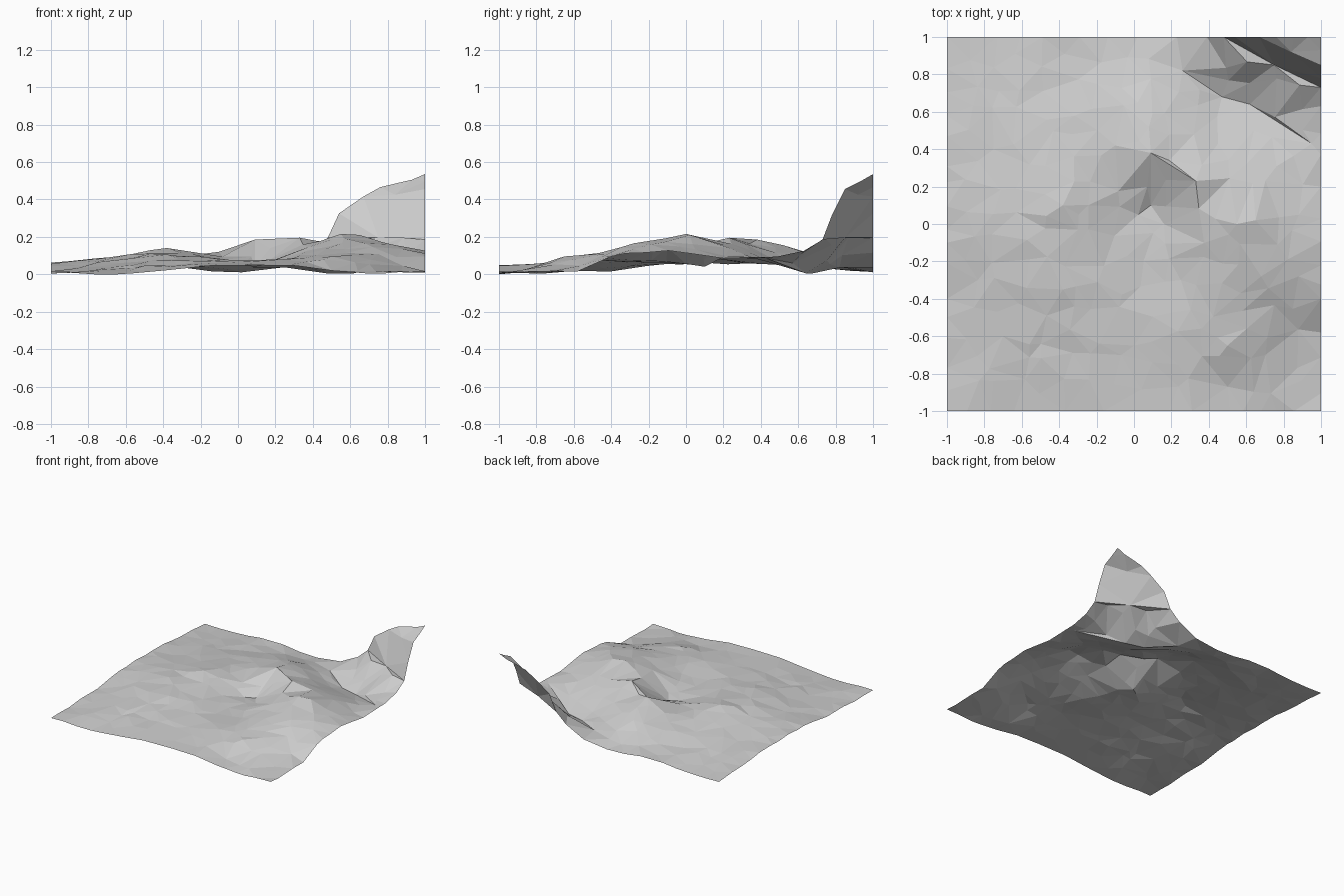
import bpy, random
from mathutils import Vector
from mathutils.geometry import delaunay_2d_cdt

if "Cube" in bpy.data.objects:
    bpy.data.objects.remove(bpy.data.objects["Cube"])

random.seed(4)

# Surveyed spots: x, y, height in hundredths
creases = [  # ridge and cliff foot, then valley floor
    [(.09, .1, 4.5), (.09, .38, 19), (.33, .23, 20)],
    [(.09, .1, 4.5), (.16, .0, 6)],
    [(.26, .82, 4), (.47, .68, 1), (.62, .64, 1), (.95, .43, 9)],
    [(.48, 1, 20), (.75, .85, 20), (1, .73, 19)],      # foot of the corner cliff
    [(.67, 1, 42), (.84, .92, 43), (1, .85, 46)],      # brow of the corner cliff
]
spots = [
    (1, 1, 54), (-1, -1, 1), (1, -1, 2), (-1, 1, 2),
    (-.56, -1, 1), (-.16, -1, 5), (.31, -1, 5), (.68, -1, 1),
    (-.73, 1, 2), (-.49, 1, 4), (-.14, 1, 2), (.02, 1, 1.5), (.23, 1, 4), (.39, 1, 12),
    (-1, -.4, 2), (-1, -.1, 6), (-1, .47, 6),
    (1, -.58, 2), (1, -.4, 10), (1, -.22, 12), (1, .2, 9), (1, .63, 13), (1, .78, 32),
    (.54, 1, 33), (.76, 1, 47), (.93, 1, 51), (1, .93, 50),
    (-.38, .1, 14.5), (-.38, -.35, 11), (-.1, .42, 12.5), (-.2, .75, 7),
    (.08, .52, 16), (.02, .65, 12), (.32, .48, 12),
    (.55, 0, 22), (.65, .02, 21.5), (.68, -.28, 17), (.88, -.28, 14), (.6, .32, 13),
    (.5, -.65, 10), (.5, -.87, 2.5), (0, -.65, 7), (.25, -.3, 8),
    (-.7, -.6, 4), (-.75, .4, 6),
]


def key_points():
    seen = {}
    for p in [p for line in creases for p in line] + spots:
        seen[p[:2]] = p[2] / 100
    return [(Vector(k), z) for k, z in seen.items()]


def solve(a, b):
    n = len(b)
    m = [row[:] + [v] for row, v in zip(a, b)]
    for i in range(n):
        p = max(range(i, n), key=lambda r: abs(m[r][i]))
        m[i], m[p] = m[p], m[i]
        for r in range(n):
            if r != i and m[r][i]:
                f = m[r][i] / m[i][i]
                for c in range(i, n + 1):
                    m[r][c] -= f * m[i][c]
    return [m[i][n] / m[i][i] for i in range(n)]


# Smooth height surface through the surveyed spots
keys = key_points()
weights = solve([[(p - q).length for q, _ in keys] for p, _ in keys], [z for _, z in keys])


def height(p):
    return sum(w * (p - q).length for w, (q, _) in zip(weights, keys))


# Plan points: keys first, then a jittered grid kept clear of them
plan = [q for q, _ in keys]
index = {tuple(round(v, 3) for v in q): i for i, q in enumerate(plan)}
edges = [(index[a[:2]], index[b[:2]]) for line in creases for a, b in zip(line, line[1:])]
N = 15
for i in range(N + 1):
    for j in range(N + 1):
        on_x, on_y = i in (0, N), j in (0, N)
        p = Vector((-1 + 2 * i / N + (0 if on_x else random.uniform(-.045, .045)),
                    -1 + 2 * j / N + (0 if on_y else random.uniform(-.045, .045))))
        if on_x and on_y:
            continue
        if min((p - q).length for q, _ in keys) > .065:
            plan.append(p)

# Low-poly ground sheet
verts, _, faces, *_ = delaunay_2d_cdt(plan, edges, [], 0, 1e-5)
coords = []
for v in verts:
    rough = 0 if min((v - q).length for q, _ in keys) < 1e-3 else random.uniform(-.006, .006)
    coords.append((v.x, v.y, height(v) + rough))
low = min(c[2] for c in coords)
coords = [(x, y, z - low) for x, y, z in coords]

mesh = bpy.data.meshes.new("ground_sheet")
mesh.from_pydata(coords, [], [tuple(f) for f in faces])
mesh.update()
ground = bpy.data.objects.new("ground_sheet", mesh)
bpy.context.collection.objects.link(ground)

grey = bpy.data.materials.new("light grey rock")
grey.diffuse_color = (.62, .62, .62, 1)
grey.use_nodes = True
grey.node_tree.nodes["Principled BSDF"].inputs["Base Color"].default_value = grey.diffuse_color
mesh.materials.append(grey)
